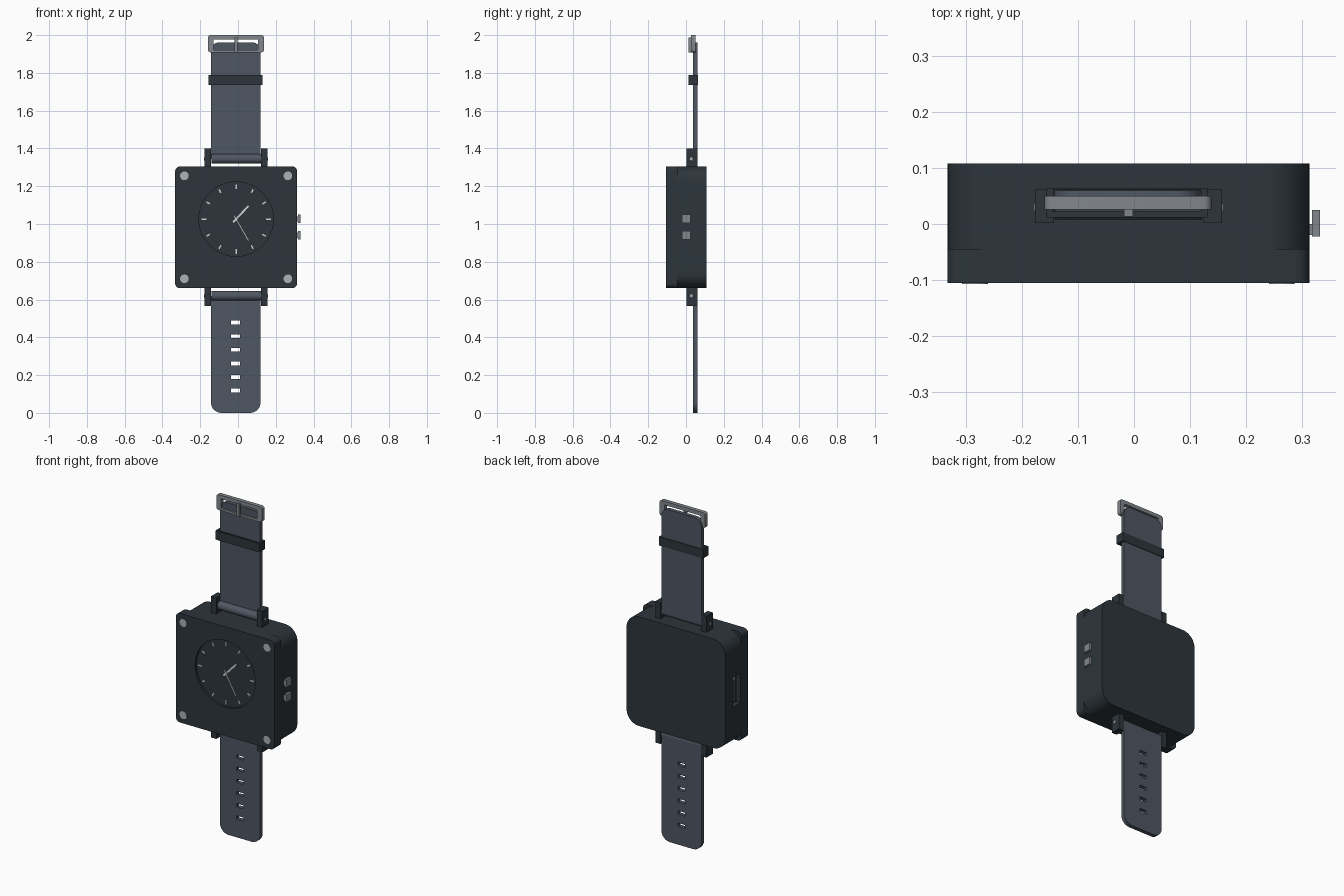
import bpy, bmesh
from math import sin, cos, pi, radians, atan2, hypot
from mathutils import Matrix, Vector

if "Cube" in bpy.data.objects:
    bpy.data.objects.remove(bpy.data.objects["Cube"])


def material(name, rgb):
    # sRGB bytes to linear
    lin = [((c / 255 + 0.055) / 1.055) ** 2.4 for c in rgb]
    m = bpy.data.materials.new(name)
    m.use_nodes = True
    m.diffuse_color = (*lin, 1)
    m.node_tree.nodes["Principled BSDF"].inputs["Base Color"].default_value = (*lin, 1)
    return m


DARK = material("charcoal", (45, 53, 59))
STRAP = material("slate strap", (79, 87, 99))
STEEL = material("steel grey", (130, 135, 141))
SILVER = material("silver", (172, 178, 181))
PALE = material("pale marks", (205, 210, 213))

CX = -0.01      # centre line of the watch
DIAL_Z = 1.026
parts = []


def finish(name, bm, mat):
    bmesh.ops.recalc_face_normals(bm, faces=bm.faces)
    me = bpy.data.meshes.new(name)
    bm.to_mesh(me)
    bm.free()
    me.materials.append(mat)
    ob = bpy.data.objects.new(name, me)
    bpy.context.collection.objects.link(ob)
    parts.append(ob)
    return ob


def box(name, x, y, z, mat, angle=0):
    """Box from (min, max) ranges, optionally turned about its centre in the xz plane."""
    bm = bmesh.new()
    bmesh.ops.create_cube(bm, size=1)
    size = Matrix.Diagonal((x[1] - x[0], y[1] - y[0], z[1] - z[0], 1))
    mid = Vector((sum(x) / 2, sum(y) / 2, sum(z) / 2))
    bm.transform(Matrix.Translation(mid) @ Matrix.Rotation(angle, 4, 'Y') @ size)
    return finish(name, bm, mat)


def cylinder(name, centre, radius, depth, axis, mat, sides=32):
    bm = bmesh.new()
    bmesh.ops.create_cone(bm, cap_ends=True, segments=sides, radius1=radius,
                          radius2=radius, depth=depth)
    turn = Matrix.Rotation(pi / 2, 4, 'Y' if axis == 'X' else 'X')
    bm.transform(Matrix.Translation(centre) @ turn)
    return finish(name, bm, mat)


def plate(name, x, y, z, r_low, r_high, mat, steps=8):
    """Rectangle in xz with rounded lower and upper corners, extruded along y."""
    bm = bmesh.new()
    verts = []
    corners = [(x[0], z[0], 1, 1, r_low, 180), (x[1], z[0], -1, 1, r_low, 270),
               (x[1], z[1], -1, -1, r_high, 0), (x[0], z[1], 1, -1, r_high, 90)]
    for px, pz, sx, sz, r, start in corners:
        n = steps if r > 0 else 0
        for i in range(n + 1):
            a = radians(start + (90 * i / n if n else 0))
            verts.append(bm.verts.new((px + r * (sx + cos(a)), y[0],
                                       pz + r * (sz + sin(a)))))
    face = bm.faces.new(verts)
    moved = bmesh.ops.extrude_face_region(bm, geom=[face])["geom"]
    bmesh.ops.translate(bm, vec=(0, y[1] - y[0], 0),
                        verts=[v for v in moved if isinstance(v, bmesh.types.BMVert)])
    return finish(name, bm, mat)


def cut(target, cutter):
    cutter.hide_render = True
    mod = target.modifiers.new("cut", 'BOOLEAN')
    mod.operation = 'DIFFERENCE'
    mod.solver = 'EXACT'
    mod.object = cutter
    bpy.context.view_layer.objects.active = target
    bpy.ops.object.modifier_apply(modifier=mod.name)
    parts.remove(cutter)
    bpy.data.objects.remove(cutter)


# Case: back shell with wide corners, front cover with tight corners
shell = plate("case_back", (-0.333, 0.313), (-0.045, 0.108), (0.66, 1.305), 0.08, 0.08, DARK, 12)
cover = plate("case_front", (-0.333, 0.313), (-0.105, -0.045), (0.66, 1.305), 0.027, 0.027, DARK)

# Recessed dial
cut(cover, cylinder("dial_cutter", (CX, -0.105, DIAL_Z), 0.197, 0.024, 'Y', DARK, 64))
for i in range(12):
    a = i * pi / 6
    half = 0.013 if i % 3 == 0 else 0.01
    mx, mz = CX + 0.171 * sin(a), DIAL_Z + 0.171 * cos(a)
    box("hour_mark", (mx - 0.004, mx + 0.004), (-0.097, -0.092),
        (mz - half, mz + half), PALE, a)


def hand(name, dx, dz, width, y):
    # Hand with a short tail behind the pivot
    length, tail = hypot(dx, dz), 0.024
    a = atan2(dx, dz)
    mid = (length - tail) / 2
    mx, mz, half = CX + mid * sin(a), DIAL_Z + mid * cos(a), (length + tail) / 2
    box(name, (mx - width / 2, mx + width / 2), y, (mz - half, mz + half), PALE, a)


hand("hour_hand", 0.066, 0.07, 0.01, (-0.098, -0.094))
hand("minute_hand", 0.066, -0.115, 0.008, (-0.102, -0.098))
cylinder("hand_pivot", (CX, -0.098, DIAL_Z), 0.009, 0.01, 'Y', PALE, 16)

# Corner screws
for sx in (-1, 1):
    for z in (0.71, 1.255):
        cylinder("corner_screw", (CX + sx * 0.274, -0.1, z), 0.023, 0.014, 'Y', SILVER, 24)

# Side buttons
for z in (1.027, 0.94):
    box("button_stem", (0.3, 0.319), (-0.02, 0.0), (z - 0.014, z + 0.014), STEEL)
    box("button_cap", (0.318, 0.332), (-0.022, 0.025), (z - 0.022, z + 0.022), STEEL)

# Charging port on the opposite side
port_y, port_z = (-0.035, 0.04), (0.895, 1.07)
cut(shell, box("port_cutter", (-0.36, -0.303), port_y, port_z, DARK))
box("port_contact", (-0.305, -0.298), (-0.022, 0.027), (0.915, 1.05), STEEL)
box("port_tongue", (-0.303, -0.318), (0.0, 0.008), (0.93, 1.035), DARK)

# Lugs, bars and pins at both ends
for end, lug_z, bar_z in (("upper", (1.3, 1.4), 1.345), ("lower", (0.565, 0.665), 0.62)):
    for sx in (-1, 1):
        inner, outer = CX + sx * 0.133, CX + sx * 0.167
        box(end + "_lug", (min(inner, outer), max(inner, outer)), (0.002, 0.062), lug_z, DARK)
        cylinder(end + "_pin", (outer, 0.028, bar_z), 0.008, 0.004, 'X', SILVER, 16)
    cylinder(end + "_strap_loop", (CX, 0.034, bar_z), 0.026, 0.262, 'X', STRAP)

# Strap halves, the lower one with adjustment holes
strap_x, strap_y = (-0.143, 0.119), (0.036, 0.06)
plate("upper_strap", strap_x, strap_y, (1.345, 1.962), 0, 0.045, STRAP)
lower = plate("lower_strap", strap_x, strap_y, (0.0, 0.62), 0.055, 0, STRAP)
for i in range(6):
    z = 0.118 + i * 0.072
    cut(lower, box("hole_cutter", (-0.036, 0.01), (0, 0.1), (z - 0.01, z + 0.01), STRAP))

# Keeper band around the strap
keeper = box("keeper", (-0.156, 0.131), (0.012, 0.064), (1.737, 1.79), DARK)
cut(keeper, box("keeper_cutter", (-0.1435, 0.1195), (0.022, 0.0605), (1.6, 1.9), DARK))

# Buckle frame and prong
buckle = plate("buckle_frame", (-0.16, 0.138), (0.026, 0.05), (1.909, 2.0), 0.014, 0.014, STEEL, 4)
cut(buckle, plate("buckle_cutter", (-0.131, 0.107), (0, 0.1), (1.922, 1.978),
                  0.006, 0.006, STEEL, 3))
box("buckle_prong", (CX - 0.008, CX + 0.008), (0.013, 0.028), (1.909, 1.987), STEEL)

# Smooth rounded corners, keep hard edges
bpy.ops.object.select_all(action='DESELECT')
for ob in parts:
    ob.select_set(True)
bpy.context.view_layer.objects.active = parts[0]
bpy.ops.object.shade_smooth_by_angle(angle=radians(30))
